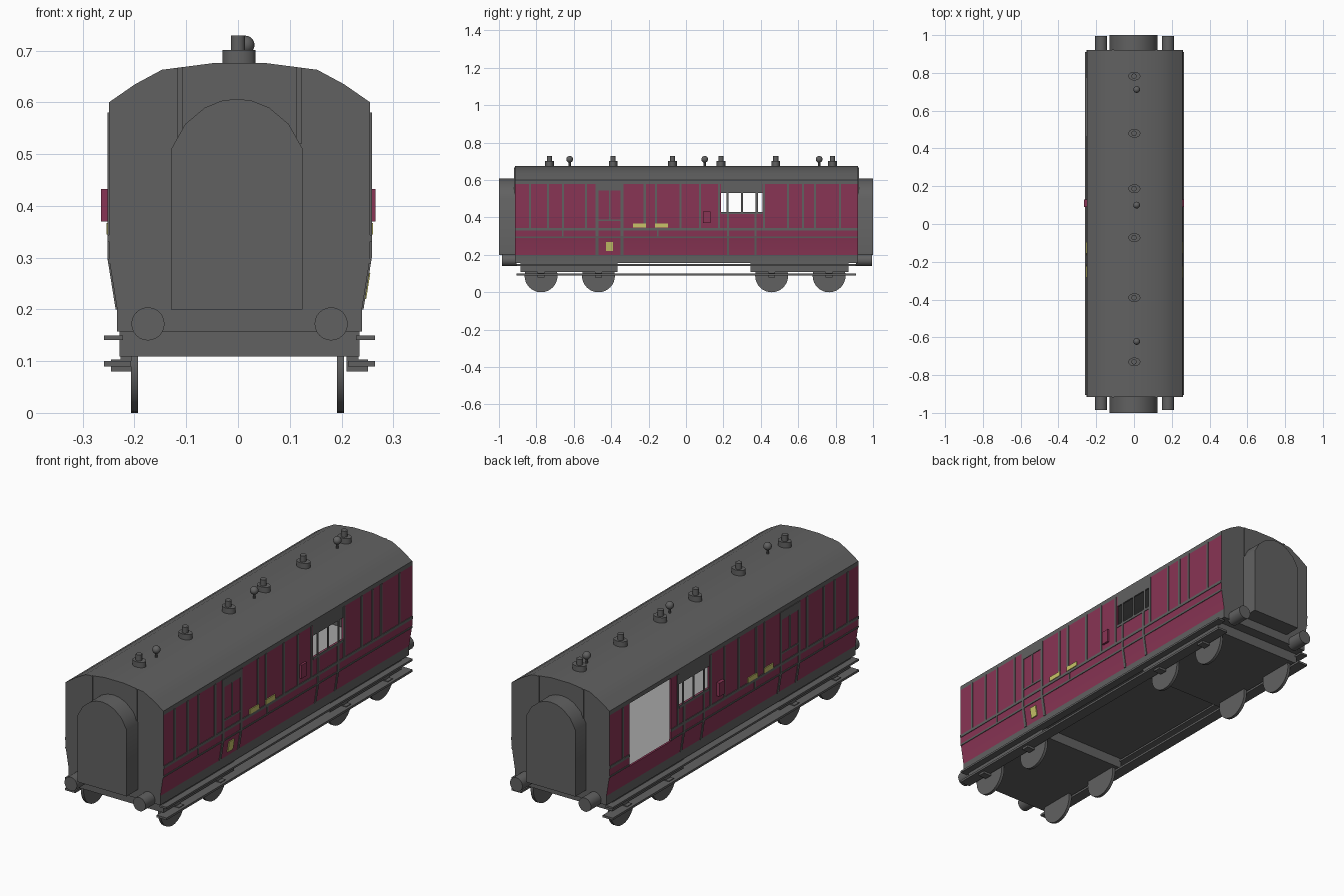
import bpy, bmesh, math
from mathutils import Matrix

if "Cube" in bpy.data.objects:
    bpy.data.objects.remove(bpy.data.objects["Cube"])

CX = 0.003                      # body centre line
Y0, Y1 = -0.915, 0.92           # body ends
WIN = (0.187, 0.41, 0.43, 0.53)     # window: y0, y1, z0, z1
DOOR = (0.467, 0.774, 0.285, 0.58)  # open doorway on the left side


def material(name, rgb):
    m = bpy.data.materials.new(name)
    m.diffuse_color = (*rgb, 1)
    m.use_nodes = True
    m.node_tree.nodes["Principled BSDF"].inputs["Base Color"].default_value = m.diffuse_color
    return m


GREY = material("dark grey", (0.12, 0.12, 0.12))
MAROON = material("maroon", (0.25, 0.035, 0.09))
YELLOW = material("pale yellow", (0.58, 0.55, 0.14))
LIGHT = material("light grey", (0.38, 0.38, 0.38))


def finish(name, bm, mats, smooth=False):
    bmesh.ops.recalc_face_normals(bm, faces=bm.faces)
    me = bpy.data.meshes.new(name)
    bm.to_mesh(me)
    bm.free()
    for m in mats:
        me.materials.append(m)
    ob = bpy.data.objects.new(name, me)
    bpy.context.collection.objects.link(ob)
    bpy.ops.object.select_all(action='DESELECT')
    bpy.context.view_layer.objects.active = ob
    ob.select_set(True)
    if smooth:
        bpy.ops.object.shade_smooth_by_angle(angle=math.radians(30))
    return ob


def add_prism(bm, pts, y0, y1):
    """Extrude an (x, z) outline along y."""
    a = [bm.verts.new((x, y0, z)) for x, z in pts]
    b = [bm.verts.new((x, y1, z)) for x, z in pts]
    bm.faces.new(a)
    bm.faces.new(b[::-1])
    for i in range(len(pts)):
        j = (i + 1) % len(pts)
        bm.faces.new((a[i], b[i], b[j], a[j]))


def add_box(bm, x0, x1, y0, y1, z0, z1):
    add_prism(bm, [(x0, z0), (x1, z0), (x1, z1), (x0, z1)], y0, y1)


def add_cyl(bm, r, depth, centre, axis='Z', seg=24):
    rot = {'X': Matrix.Rotation(math.pi / 2, 4, 'Y'),
           'Y': Matrix.Rotation(math.pi / 2, 4, 'X'), 'Z': Matrix()}[axis]
    bmesh.ops.create_cone(bm, cap_ends=True, segments=seg, radius1=r, radius2=r,
                          depth=depth, matrix=Matrix.Translation(centre) @ rot)


def wall(z):
    """Half width of the body side at height z."""
    return 0.2365 + 0.016 * min(max((z - 0.2) / 0.1, 0), 1)


# Body shell: lofted cross-section, cells left out for windows and doorway
half = [(wall(z), z) for z in (0.157, 0.2, 0.285, 0.3, 0.43, 0.53, 0.58, 0.6)]
half += [(0.202, 0.635), (0.15, 0.663), (0.05, 0.676)]
ring = half + [(-x, z) for x, z in reversed(half)]
cuts = [Y0, WIN[0], WIN[1], DOOR[0], DOOR[1], Y1]
bm = bmesh.new()
rows = [[bm.verts.new((CX + x, y, z)) for x, z in ring] for y in cuts]
n = len(ring)
for r in range(len(cuts) - 1):
    y = (cuts[r] + cuts[r + 1]) / 2
    for i in range(n):
        j = (i + 1) % n
        z = (ring[i][1] + ring[j][1]) / 2
        side = abs(ring[i][0]) > 0.21 and abs(ring[j][0]) > 0.21 and ring[i][0] * ring[j][0] > 0
        in_win = WIN[0] < y < WIN[1]
        if side and in_win and WIN[2] < z < WIN[3]:
            continue
        if side and ring[i][0] < 0 and DOOR[0] < y < DOOR[1] and DOOR[2] < z < DOOR[3]:
            continue
        f = bm.faces.new((rows[r][i], rows[r + 1][i], rows[r + 1][j], rows[r][j]))
        if side and 0.2 < z < 0.58 and not (in_win and z > WIN[3]):
            f.material_index = 1
bm.faces.new(rows[0])
bm.faces.new(rows[-1])
body = finish("carriage_body", bm, [GREY, MAROON, GREY, GREY])
mod = body.modifiers.new("wall_thickness", 'SOLIDIFY')
mod.thickness, mod.offset, mod.material_offset = 0.008, -1, 2
bpy.ops.object.modifier_apply(modifier=mod.name)
bpy.ops.object.shade_smooth_by_angle(angle=math.radians(30))

# Interior floor
bm = bmesh.new()
add_box(bm, CX - 0.228, CX + 0.228, Y0 + 0.01, Y1 - 0.01, 0.185, 0.2)
finish("interior_floor", bm, [LIGHT])


def add_strip(bm, s, y0, y1, z0, z1, t=0.003):
    """Thin plate that follows the body side; s is +1 right, -1 left."""
    zs = [z0] + ([0.3] if z0 < 0.3 < z1 else []) + [z1]
    pts = [(CX + s * (wall(z) - 0.002), z) for z in zs]
    pts += [(CX + s * (wall(z) + t), z) for z in reversed(zs)]
    add_prism(bm, pts, y0, y1)


# Beading, window bars, yellow plates and lookouts on both sides
uppers = [-0.834, -0.738, -0.658, -0.535, -0.22, -0.16, -0.03, 0.075, 0.176,
          0.417, 0.545, 0.625, 0.69, 0.824]
for s, label in ((1, "right"), (-1, "left")):
    bm = bmesh.new()
    for y in uppers:
        if s > 0 or not DOOR[0] < y < DOOR[1]:
            add_strip(bm, s, y - 0.006, y + 0.006, 0.34, 0.58)
    for y in (-0.476, -0.342):
        add_strip(bm, s, y - 0.007, y + 0.007, 0.2, 0.58)
    for y in (0.225, 0.372):
        add_strip(bm, s, y - 0.006, y + 0.006, 0.2, 0.43)
    for y in (-0.66, -0.15):
        add_strip(bm, s, y - 0.004, y + 0.004, 0.29, 0.34)
    runs = [(Y0, Y1)] if s > 0 else [(Y0, DOOR[0]), (DOOR[1], Y1)]
    for a, b in runs:
        add_strip(bm, s, a, b, 0.331, 0.344)
        add_strip(bm, s, a, b, 0.289, 0.297)
    add_strip(bm, s, -0.476, -0.342, 0.543, 0.58)
    add_strip(bm, s, -0.476, -0.342, 0.382, 0.39)
    add_strip(bm, s, -0.413, -0.405, 0.39, 0.543)
    add_strip(bm, s, WIN[0], WIN[1], 0.418, 0.43)
    finish(label + "_beading", bm, [GREY])

    bm = bmesh.new()
    for y in (0.222, 0.3, 0.378):
        add_strip(bm, s, y - 0.006, y + 0.006, WIN[2], WIN[3], 0)
    finish(label + "_window_bars", bm, [GREY])

    bm = bmesh.new()
    add_strip(bm, s, -0.283, -0.214, 0.345, 0.367, 0.005)
    add_strip(bm, s, -0.166, -0.096, 0.345, 0.367, 0.005)
    if s > 0:
        add_strip(bm, s, -0.428, -0.39, 0.22, 0.27, 0.005)
    finish(label + "_yellow_plates", bm, [YELLOW])

    bm = bmesh.new()
    add_strip(bm, s, 0.09, 0.13, 0.37, 0.433, 0.01 if s > 0 else 0.0155)
    finish(label + "_lookout", bm, [MAROON])

    # Footboards
    bm = bmesh.new()
    for x0, z0, z1 in ((0.225, 0.141, 0.15), (0.21, 0.09, 0.1)):
        xs = sorted((CX + s * x0, CX + s * 0.262))
        add_box(bm, xs[0], xs[1], -0.905, 0.91, z0, z1)
    finish(label + "_footboards", bm, [GREY])

# Gangway connections, end strips and buffers
arch = [(0.127, 0.2), (0.127, 0.51), (0.1, 0.558), (0.062, 0.59), (0.03, 0.603)]
arch = arch + [(0, 0.607)] + [(-x, z) for x, z in reversed(arch)]
for label, wall_y, tip, buf in (("front", Y0, -1, -0.985), ("back", Y1, 1, 0.995)):
    s = -1 if wall_y < 0 else 1
    bm = bmesh.new()
    add_prism(bm, [(CX - 0.005 + x, z) for x, z in arch], *sorted((wall_y - s * 0.004, tip)))
    finish(label + "_gangway", bm, [GREY], True)
    bm = bmesh.new()
    for x in (-0.115, 0.115):
        add_box(bm, CX + x - 0.005, CX + x + 0.005,
                *sorted((wall_y - s * 0.002, wall_y + s * 0.004)), 0.52, 0.667)
    finish(label + "_end_strips", bm, [GREY])
    bm = bmesh.new()
    for x in (-0.177, 0.177):
        add_cyl(bm, 0.032, abs(buf - wall_y) + 0.01, (CX + x, (buf + wall_y - s * 0.01) / 2, 0.172), 'Y')
    finish(label + "_buffers", bm, [GREY], True)

# Bogies with wheels and axle boxes
for label, a, b, axles in (("front", -0.885, -0.365, (-0.775, -0.468)),
                           ("back", 0.345, 0.87, (0.458, 0.765))):
    bm = bmesh.new()
    add_box(bm, CX - 0.232, CX + 0.232, a, b, 0.109, 0.16)
    finish(label + "_bogie", bm, [GREY])
    wheels, boxes = bmesh.new(), bmesh.new()
    for y in axles:
        for s in (-1, 1):
            add_cyl(wheels, 0.088, 0.014, (CX - 0.004 + s * 0.199, y, 0.088), 'X', 32)
            add_box(boxes, *sorted((CX + s * 0.207, CX + s * 0.23)), y - 0.018, y + 0.018, 0.082, 0.112)
            add_box(boxes, *sorted((CX + s * 0.207, CX + s * 0.248)), y - 0.018, y + 0.018, 0.08, 0.103)
    finish(label + "_wheels", wheels, [GREY], True)
    finish(label + "_axle_boxes", boxes, [GREY])

# Roof vents: oval base with a small round cap
bm = bmesh.new()
for y in (-0.73, -0.39, -0.072, 0.187, 0.48, 0.783):
    base = bmesh.ops.create_cone(bm, cap_ends=True, segments=20, radius1=1, radius2=1, depth=1,
                                 matrix=Matrix.Translation((0.002, y, 0.685)) @ Matrix.Diagonal((0.032, 0.023, 0.032, 1)))
    add_cyl(bm, 0.014, 0.03, (0.0, y, 0.714), 'Z', 16)
finish("roof_vents", bm, [GREY], True)

# Roof lamps: ball on a thin stem
bm = bmesh.new()
for y in (-0.622, 0.1, 0.712):
    add_cyl(bm, 0.006, 0.04, (0.014, y, 0.69), 'Z', 10)
    bmesh.ops.create_uvsphere(bm, u_segments=16, v_segments=10, radius=0.018,
                              matrix=Matrix.Translation((0.014, y, 0.711)))
finish("roof_lamps", bm, [GREY], True)
